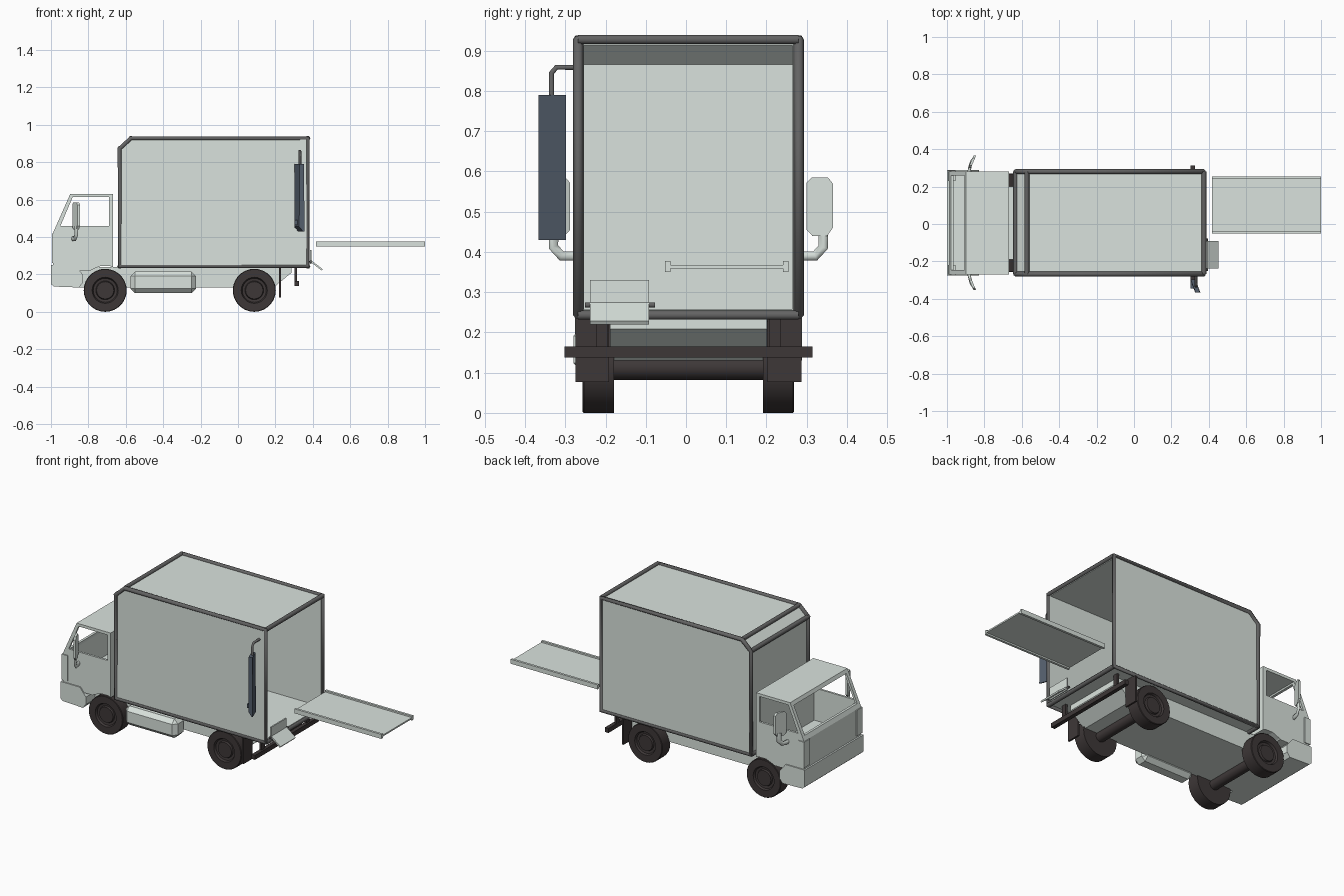
import bpy, bmesh, math

if "Cube" in bpy.data.objects:
    bpy.data.objects.remove(bpy.data.objects["Cube"])

YC = 0.006  # mid plane of the truck


def mat(name, c):
    m = bpy.data.materials.new(name)
    m.diffuse_color = (*c, 1)
    m.use_nodes = True
    m.node_tree.nodes["Principled BSDF"].inputs["Base Color"].default_value = m.diffuse_color
    return m


PALE = mat("pale grey paint", (0.70, 0.765, 0.725))
FRAME = mat("frame grey", (0.125, 0.125, 0.125))
DARK = mat("dark rubber", (0.048, 0.039, 0.039))
BLUE = mat("slate blue", (0.088, 0.112, 0.15))


def finish(name, bm, m):
    bmesh.ops.recalc_face_normals(bm, faces=bm.faces)
    me = bpy.data.meshes.new(name)
    bm.to_mesh(me)
    bm.free()
    me.materials.append(m)
    ob = bpy.data.objects.new(name, me)
    bpy.context.collection.objects.link(ob)
    return ob


def prism(name, pts, a, b, m, axis="y", shear=0):
    """Extrude a 2D profile (x,z) along y, or (y,z) along x."""
    bm = bmesh.new()
    mid = (a + b) / 2

    def place(p, t):
        if axis == "y":
            return (p[0] + shear * (t - mid), t, p[1])
        return (t, p[0], p[1])
    r0 = [bm.verts.new(place(p, a)) for p in pts]
    r1 = [bm.verts.new(place(p, b)) for p in pts]
    bm.faces.new(r0)
    bm.faces.new(r1)
    n = len(pts)
    for i in range(n):
        bm.faces.new((r0[i], r0[(i + 1) % n], r1[(i + 1) % n], r1[i]))
    return finish(name, bm, m)


def box(name, x0, x1, y0, y1, z0, z1, m):
    return prism(name, [(x0, z0), (x1, z0), (x1, z1), (x0, z1)], y0, y1, m)


def tube(name, pts, r, m, cyclic=False, res=1):
    cu = bpy.data.curves.new(name, "CURVE")
    cu.dimensions = "3D"
    cu.bevel_depth, cu.bevel_resolution, cu.use_fill_caps = r, res, True
    sp = cu.splines.new("POLY")
    sp.points.add(len(pts) - 1)
    for p, q in zip(sp.points, pts):
        p.co = (*q, 1)
    sp.use_cyclic_u = cyclic
    cu.materials.append(m)
    ob = bpy.data.objects.new(name, cu)
    bpy.context.collection.objects.link(ob)
    activate(ob)
    bpy.ops.object.convert(target="MESH")
    return bpy.context.object


def activate(ob):
    bpy.ops.object.select_all(action="DESELECT")
    ob.select_set(True)
    bpy.context.view_layer.objects.active = ob


def cut(ob, cutter):
    mod = ob.modifiers.new("cut", "BOOLEAN")
    mod.operation, mod.object, mod.solver = "DIFFERENCE", cutter, "EXACT"
    activate(ob)
    bpy.ops.object.modifier_apply(modifier=mod.name)
    bpy.data.objects.remove(cutter)


def ring(cx, cz, r, n):
    return [(cx + r * math.cos(math.tau * (i + .5) / n),
             cz + r * math.sin(math.tau * (i + .5) / n)) for i in range(n)]


# cargo box shell, open at the back
side = [(-0.633, 0.243), (-0.633, 0.873), (-0.573, 0.928), (0.374, 0.928), (0.374, 0.243)]
H = 0.274
shell = prism("cargo_shell", side, YC - H, YC + H, PALE)
bm = bmesh.new()
bm.from_mesh(shell.data)
bmesh.ops.delete(bm, geom=[f for f in bm.faces if f.normal.x > 0.9], context="FACES_ONLY")
bm.to_mesh(shell.data)
bm.free()
so = shell.modifiers.new("wall", "SOLIDIFY")
so.thickness, so.offset, so.use_even_offset = 0.015, -1, True

# cargo box edge frame
for s in (-1, 1):
    tube("cargo_side_frame", [(x, YC + s * H, z) for x, z in side], 0.013, FRAME, True)
for x, z in side:
    tube("cargo_cross_bar", [(x, YC - H, z), (x, YC + H, z)], 0.013, FRAME)

# cab shell with open windows and wheel arches
cab = prism("cab", [(-0.99, 0.22), (-0.99, 0.42), (-0.897, 0.63), (-0.668, 0.63), (-0.668, 0.22)],
            YC - 0.275, YC + 0.275, PALE)
cut(cab, prism("c1", [(-0.975, 0.262), (-0.975, 0.42), (-0.887, 0.617), (-0.683, 0.617),
                      (-0.683, 0.262)], YC - 0.262, YC + 0.262, PALE))
cut(cab, prism("c2", [(-0.95, 0.458), (-0.884, 0.613), (-0.69, 0.613), (-0.69, 0.458)], -0.5, 0.5, PALE))
cut(cab, prism("c3", [(-1.1, 0.445), (-0.93, 0.445), (-0.86, 0.609), (-1.1, 0.609)],
               YC - 0.252, YC + 0.252, PALE))
cut(cab, prism("c4", ring(-0.71, 0.115, 0.132, 16), -0.5, 0.5, PALE))

# front bumper and corner panels
prism("front_bumper", [(-1, 0.148), (-0.985, 0.135), (-0.85, 0.13), (-0.83, 0.155), (-0.83, 0.2),
                       (-0.87, 0.25), (-1, 0.25)], YC - 0.282, YC + 0.282, PALE)
for s in (-1, 1):
    ys = sorted((YC + s * 0.225, YC + s * 0.281))
    box("corner_panel", -0.995, -0.955, *ys, 0.262, 0.418, PALE)

# chassis with sloped tail, side tank
prism("chassis", [(-0.85, 0.13), (0.19, 0.13), (0.285, 0.208), (0.285, 0.24), (-0.85, 0.24)],
      YC - 0.195, YC + 0.195, PALE)
tank = box("side_tank", -0.575, -0.225, -0.28, -0.18, 0.1, 0.215, PALE)
bv = tank.modifiers.new("chamfer", "BEVEL")
bv.width, bv.segments = 0.024, 1

# wheels and axles
rim = [(0, 0.078), (0.115, 0.078), (0.115, 0.003), (0.112, 0.0), (0.07, 0.0),
       (0.064, 0.012), (0.05, 0.014), (0.046, 0.004), (0.034, 0.004), (0, 0.004)]
for wx in (-0.71, 0.087):
    for s in (-1, 1):
        bm = bmesh.new()
        vs = [bm.verts.new((wx + r, YC + s * (0.263 - d), 0.115)) for r, d in rim]
        es = [bm.edges.new(p) for p in zip(vs, vs[1:])]
        bmesh.ops.spin(bm, geom=vs + es, cent=(wx, 0, 0.115), axis=(0, 1, 0),
                       angle=math.tau, steps=28, use_merge=True)
        bmesh.ops.remove_doubles(bm, verts=bm.verts, dist=1e-5)
        activate(finish("wheel", bm, DARK))
        bpy.ops.object.shade_smooth_by_angle(angle=math.radians(30))
    tube("axle", [(wx, YC - 0.2, 0.112), (wx, YC + 0.2, 0.112)], 0.03, DARK, res=2)

# mud flaps, rear bar and its posts
for s in (-1, 1):
    ys = sorted((YC + s * 0.197, YC + s * 0.281))
    box("mud_flap", 0.22, 0.231, *ys, 0.077, 0.24, DARK)
    ys = sorted((YC + s * 0.2, YC + s * 0.23))
    box("rear_bar_post", 0.303, 0.316, *ys, 0.15, 0.24, DARK)
box("rear_bar", 0.302, 0.326, -0.302, 0.314, 0.138, 0.165, DARK)

# door mirrors with flattened arms
for s in (-1, 1):
    arm = tube("mirror_arm", [(-0.868, YC + s * y, z) for y, z in
                              ((0.265, 0.39), (0.315, 0.39), (0.335, 0.412), (0.335, 0.46))], 0.014, PALE)
    prof = [(0.294, 0.455), (0.308, 0.44), (0.345, 0.44), (0.359, 0.46), (0.359, 0.57),
            (0.347, 0.585), (0.306, 0.585), (0.294, 0.572)]
    mir = prism("door_mirror", [(YC + s * y, z) for y, z in prof], -0.872, -0.858, PALE, "x")
    for v in arm.data.vertices:
        v.co.x = -0.868 + (v.co.x + 0.868) * 0.6 + max(-0.04, abs(v.co.y - YC) - 0.327) * 0.42
    for v in mir.data.vertices:
        v.co.x += (abs(v.co.y - YC) - 0.327) * 0.42

# blue side panel hung on a bent pipe
prism("side_panel", [(0.316, 0.79), (0.34, 0.79), (0.342, 0.43), (0.335, 0.43), (0.314, 0.455)],
      -0.367, -0.298, BLUE, shear=-0.38)
box("panel_latch", 0.303, 0.322, -0.345, -0.299, 0.465, 0.49, BLUE)
tube("panel_pipe", [(0.331, -0.334, 0.77), (0.331, -0.334, 0.845), (0.331, -0.322, 0.859),
                    (0.331, -0.262, 0.859)], 0.0075, FRAME)

# rear hinged step
box("step_bracket", 0.384, 0.392, -0.239, -0.092, 0.255, 0.33, PALE)
prism("step_flap", [(0.383, 0.27), (0.388, 0.278), (0.453, 0.228), (0.448, 0.22)],
      -0.239, -0.092, PALE)
tube("step_hinge", [(0.388, -0.251, 0.268), (0.388, -0.077, 0.268)], 0.007, FRAME)

# loading ramp with edge rails
box("ramp_deck", 0.416, 1.0, -0.045, 0.25, 0.359, 0.368, PALE)
for y in (-0.052, 0.241):
    box("ramp_rail", 0.416, 1.0, y, y + 0.014, 0.35, 0.377, PALE)
